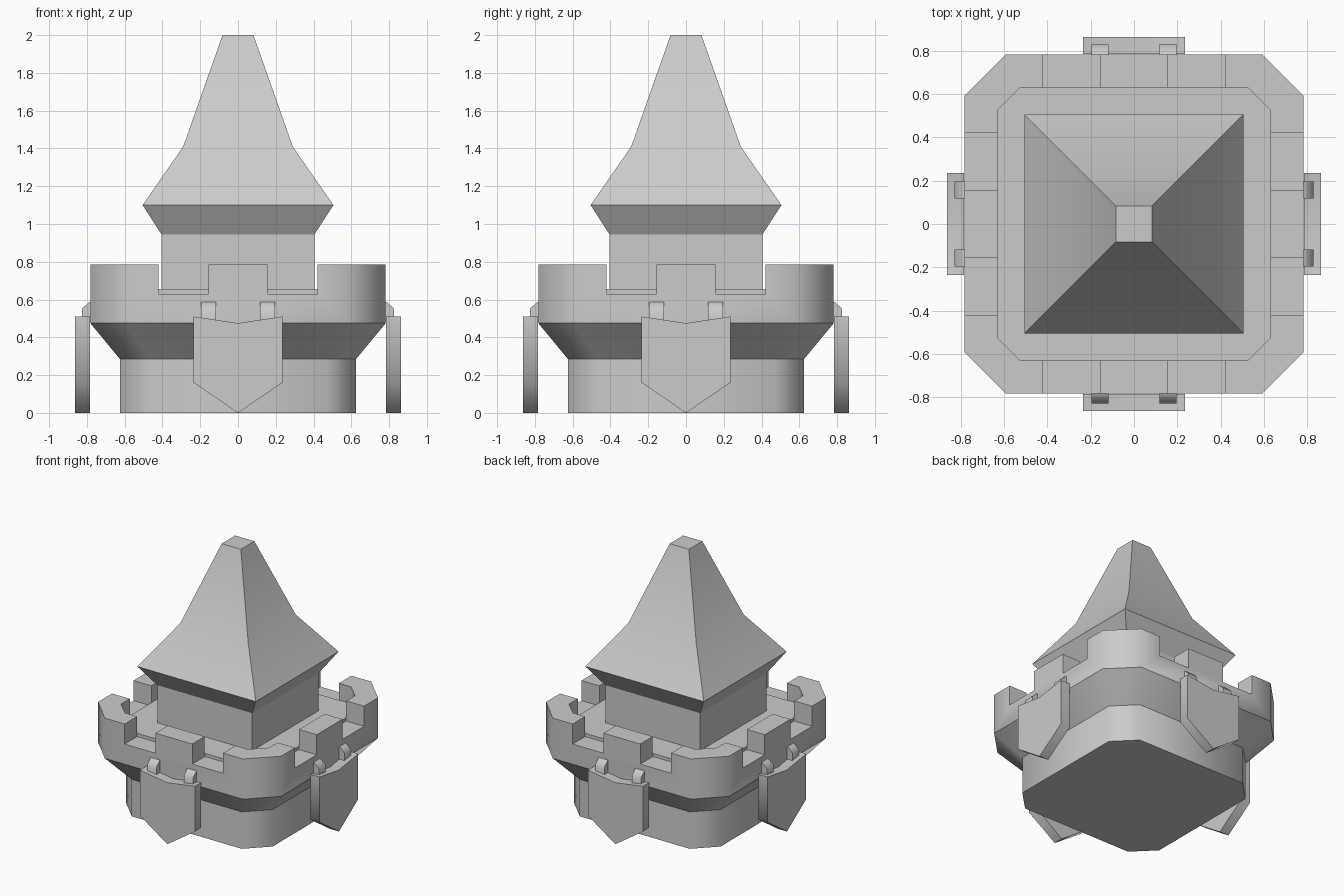
import bpy, bmesh, math
from mathutils import Matrix

if "Cube" in bpy.data.objects:
    bpy.data.objects.remove(bpy.data.objects["Cube"])


def finish(name, bm, limit=50, flat_sharp=False):
    """Make an object; smooth below the limit angle, optionally keep level edges sharp."""
    bmesh.ops.recalc_face_normals(bm, faces=bm.faces)
    for f in bm.faces:
        f.smooth = True
    for e in bm.edges:
        level = abs(e.verts[0].co.z - e.verts[1].co.z) < 1e-4
        steep = len(e.link_faces) == 2 and e.calc_face_angle(0) > math.radians(limit)
        kink = flat_sharp and level and e.calc_face_angle(0) > 0.1
        e.smooth = not (steep or kink)
    me = bpy.data.meshes.new(name)
    bm.to_mesh(me)
    bm.free()
    ob = bpy.data.objects.new(name, me)
    bpy.context.collection.objects.link(ob)
    return ob


def octagon(h, c, z):
    return [(-c, -h, z), (c, -h, z), (h, -c, z), (h, c, z),
            (c, h, z), (-c, h, z), (-h, c, z), (-h, -c, z)]


def square(h, z):
    return [(-h, -h, z), (h, -h, z), (h, h, z), (-h, h, z)]


def loft(bm, rings):
    """Skin a stack of rings and cap both ends."""
    vs = [[bm.verts.new(p) for p in r] for r in rings]
    n = len(vs[0])
    for a, b in zip(vs, vs[1:]):
        for i in range(n):
            j = (i + 1) % n
            bm.faces.new((a[i], a[j], b[j], b[i]))
    bm.faces.new(vs[0][::-1])
    bm.faces.new(vs[-1])


# Battlement body: base, flared collar, parapet and recessed floor
bm = bmesh.new()
loft(bm, [octagon(0.625, 0.47, 0), octagon(0.625, 0.47, 0.285),
          octagon(0.782, 0.59, 0.475), octagon(0.782, 0.59, 0.785),
          octagon(0.63, 0.525, 0.785), octagon(0.63, 0.525, 0.655)])
body = finish("battlement_body", bm)

# Cutter for the two gaps in each parapet side
bm = bmesh.new()
for k in range(4):
    rot = Matrix.Rotation(k * math.pi / 2, 4, 'Z')
    for s in (-1, 1):
        m = rot @ Matrix.Translation((s * 0.2885, -0.765, 0.78)) @ Matrix.Diagonal((0.263, 0.272, 0.3, 1))
        bmesh.ops.create_cube(bm, size=1, matrix=m)
cutter = finish("gap_cutter", bm)
cutter.hide_render = True
mod = body.modifiers.new("gaps", 'BOOLEAN')
mod.operation = 'DIFFERENCE'
mod.solver = 'EXACT'
mod.object = cutter
bpy.context.view_layer.update()
cut = body.evaluated_get(bpy.context.evaluated_depsgraph_get())
bm = bmesh.new()
bm.from_mesh(cut.to_mesh())
bpy.data.objects.remove(body)
bpy.data.objects.remove(cutter)
finish("battlement_body", bm, flat_sharp=True)

# Inner tower
bm = bmesh.new()
loft(bm, [square(0.405, 0.64), square(0.405, 0.945)])
finish("inner_tower", bm)

# Concave pyramid roof with a flat tip
bm = bmesh.new()
loft(bm, [square(0.405, 0.945), square(0.505, 1.10), square(0.29, 1.41), square(0.082, 2.0)])
finish("roof", bm)

# Shields and their hooks on all four sides
shield = [(-0.235, 0.51), (-0.235, 0.16), (0, 0), (0.235, 0.16), (0.235, 0.51), (0, 0.475)]
hook = [(-0.77, 0.48), (-0.77, 0.59), (-0.79, 0.585), (-0.827, 0.55), (-0.827, 0.48)]
for k, side in enumerate(("front", "right", "back", "left")):
    rot = Matrix.Rotation(k * math.pi / 2, 4, 'Z')
    bm = bmesh.new()
    loft(bm, [[(x, y, z) for x, z in shield] for y in (-0.862, -0.784)])
    bm.transform(rot)
    finish(side + "_shield", bm, 60)
    bm = bmesh.new()
    for s in (-1, 1):
        loft(bm, [[(s * x, y, z) for y, z in hook] for x in (0.117, 0.195)])
    bm.transform(rot)
    finish(side + "_shield_hooks", bm)
